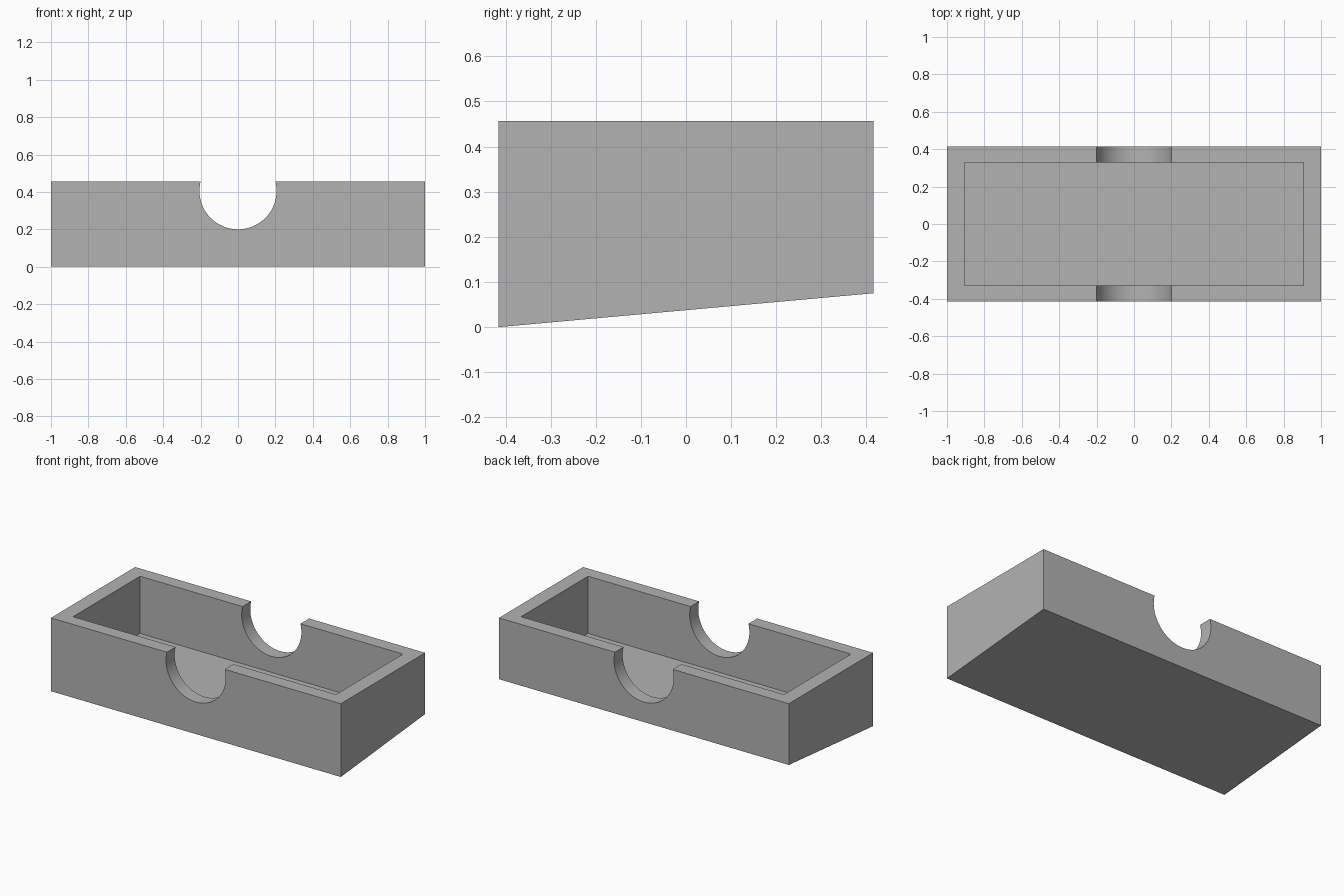
import bpy
import bmesh
import math

if "Cube" in bpy.data.objects:
    bpy.data.objects.remove(bpy.data.objects["Cube"], do_unlink=True)

HALF_X, HALF_Y, TOP = 1.0, 0.415, 0.457
BACK_RISE = 0.075
FLOOR = 0.10

grey = bpy.data.materials.new("plain grey")
grey.use_nodes = True
colour = (0.45, 0.45, 0.45, 1)
grey.diffuse_color = colour
grey.node_tree.nodes["Principled BSDF"].inputs["Base Color"].default_value = colour


def box(name, hx, hy, z0, z1):
    """Box centred in plan, spanning z0 to z1."""
    bpy.ops.mesh.primitive_cube_add(size=2)
    ob = bpy.context.object
    ob.name = name
    for v in ob.data.vertices:
        v.co = (v.co.x * hx, v.co.y * hy, z1 if v.co.z > 0 else z0)
    ob.data.materials.append(grey)
    return ob


def cut(target, cutter):
    """Subtract the cutter, then remove it."""
    mod = target.modifiers.new("cut", "BOOLEAN")
    mod.operation = "DIFFERENCE"
    mod.solver = "EXACT"
    mod.object = cutter
    bpy.context.view_layer.objects.active = target
    bpy.ops.object.modifier_apply(modifier=mod.name)
    bpy.data.objects.remove(cutter, do_unlink=True)


# Outer block with an underside that rises toward the back
tray = box("open_tray", HALF_X, HALF_Y, 0, TOP)
for v in tray.data.vertices:
    if v.co.z < 0.01 and v.co.y > 0:
        v.co.z = BACK_RISE

# Rectangular cavity with a level floor
cut(tray, box("cavity_cutter", 0.907, 0.33, FLOOR, TOP + 0.2))

# Round notch through the front and back walls
bpy.ops.mesh.primitive_cylinder_add(vertices=96, radius=0.206, depth=2,
                                    location=(0, 0, 0.406),
                                    rotation=(math.pi / 2, 0, 0))
notch = bpy.context.object
notch.name = "notch_cutter"
notch.data.materials.append(grey)
cut(tray, notch)

# Smooth notch curves, crisp edges elsewhere
bpy.ops.object.select_all(action="DESELECT")
tray.select_set(True)
bpy.context.view_layer.objects.active = tray
bpy.ops.object.shade_smooth_by_angle(angle=math.radians(30))
